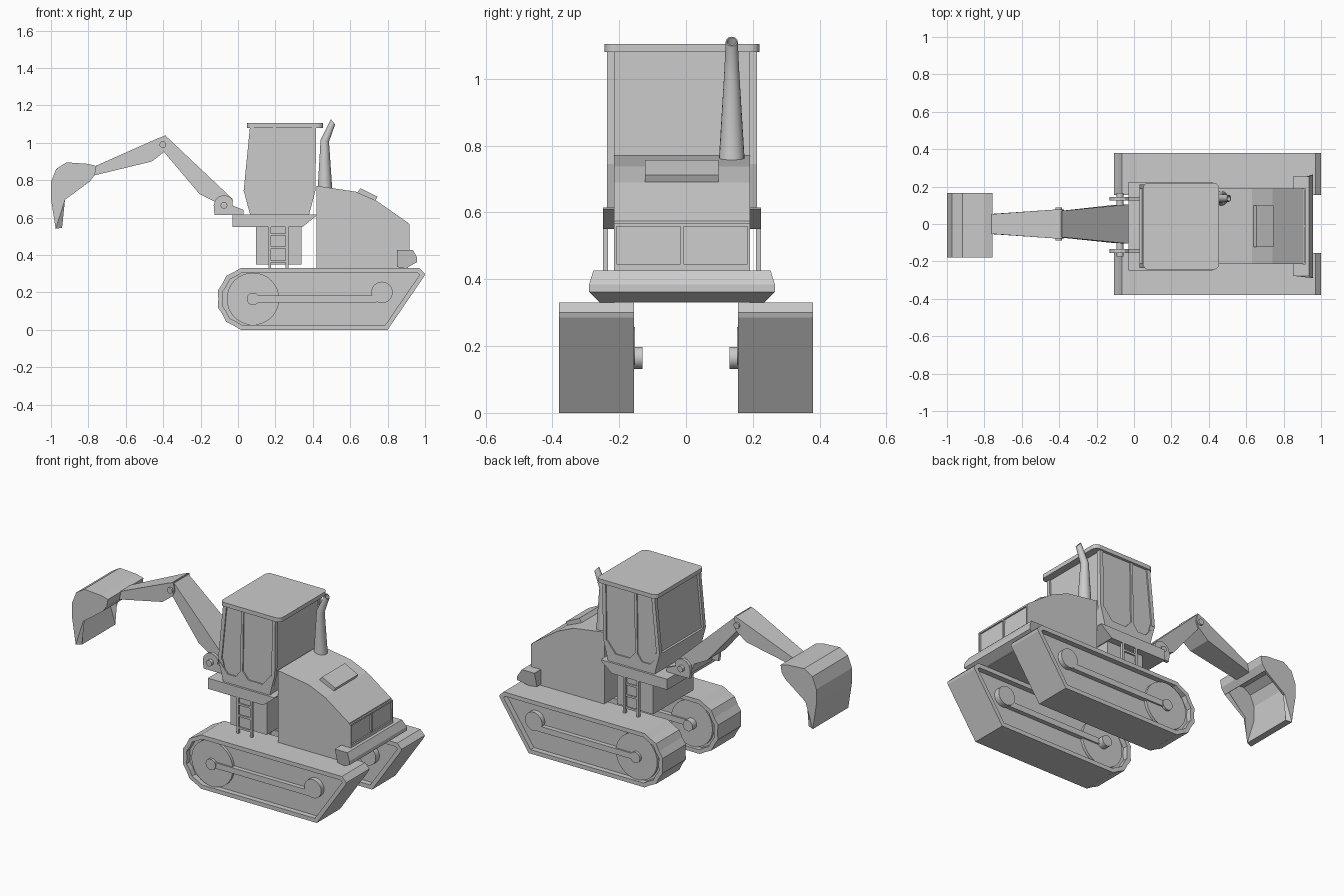
import bpy, bmesh, math

YC = -0.012   # centre line of the upper body


def mesh_object(name, verts, faces, smooth=False):
    me = bpy.data.meshes.new(name)
    me.from_pydata(verts, [], faces)
    if smooth:
        for p in me.polygons:
            p.use_smooth = True
        me.set_sharp_from_angle(angle=math.radians(35))
    ob = bpy.data.objects.new(name, me)
    bpy.context.collection.objects.link(ob)
    return ob


def prism(name, pts, yc, hw, skip=(), caps=True, smooth=False):
    """Extrude a counter-clockwise x/z profile along y; hw may vary per point."""
    n = len(pts)
    hws = hw if isinstance(hw, (list, tuple)) else [hw] * n
    verts = [(x, yc - h, z) for (x, z), h in zip(pts, hws)]
    verts += [(x, yc + h, z) for (x, z), h in zip(pts, hws)]
    faces = [(i, i + n, (i + 1) % n + n, (i + 1) % n) for i in range(n) if i not in skip]
    if caps:
        faces += [tuple(range(n)), tuple(range(2 * n - 1, n - 1, -1))]
    return mesh_object(name, verts, faces, smooth)


def box(name, x0, x1, z0, z1, yc, hw):
    return prism(name, [(x0, z0), (x1, z0), (x1, z1), (x0, z1)], yc, hw)


def wheel(name, x, z, r, yc, hw, n=32):
    pts = [(x + r * math.cos(2 * math.pi * i / n), z + r * math.sin(2 * math.pi * i / n))
           for i in range(n)]
    return prism(name, pts, yc, hw, smooth=True)


def shell(ob, t):
    m = ob.modifiers.new("thickness", 'SOLIDIFY')
    m.thickness, m.offset, m.use_even_offset = t, -1, True


def tube(name, rings, y, n=20):
    """Skin tilted circles given as (x, z, radius, tilt)."""
    verts, faces = [], []
    for x, z, r, t in rings:
        for i in range(n):
            a = 2 * math.pi * i / n
            verts.append((x + r * math.cos(a) * math.cos(t), y + r * math.sin(a),
                          z - r * math.cos(a) * math.sin(t)))
    for k in range(len(rings) - 1):
        for i in range(n):
            j = (i + 1) % n
            faces.append((k * n + i, k * n + j, k * n + n + j, k * n + n + i))
    faces += [tuple(range(n - 1, -1, -1)), tuple(range(len(verts) - n, len(verts)))]
    return mesh_object(name, verts, faces, True)


# crawler tracks: belt with lugged front, recessed frame, wheels and tie bars
nose = []
for i in range(13):
    a = math.pi / 2 + math.pi * i / 12
    r = 0.165 if i % 2 == 0 else 0.174
    nose.append((0.06 + r * math.cos(a), min(0.33, max(0, 0.165 + r * math.sin(a)))))
belt_pts = nose + [(0.80, 0.0), (0.995, 0.285), (1.0, 0.30), (0.97, 0.33)]
frame_pts = [(0.06 + 0.15 * math.cos(math.pi * (0.5 + i / 12)),
              0.165 + 0.15 * math.sin(math.pi * (0.5 + i / 12))) for i in range(13)]
frame_pts += [(0.79, 0.015), (0.98, 0.295), (0.965, 0.315)]
for s, side in ((-1, "near"), (1, "far")):
    shell(prism(side + "_track_belt", belt_pts, s * 0.2675, 0.1125, caps=False), 0.025)
    prism(side + "_track_frame", frame_pts, s * 0.2675, 0.08)
    wheel(side + "_drive_wheel", 0.08, 0.165, 0.14, s * 0.2675, 0.097)
    wheel(side + "_rear_wheel", 0.77, 0.20, 0.057, s * 0.264, 0.112)
    wheel(side + "_drive_hub", 0.08, 0.165, 0.033, s * 0.255, 0.125)
    prism(side + "_tie_bar", [(0.09, 0.147), (0.74, 0.147), (0.78, 0.16), (0.78, 0.182),
                              (0.09, 0.182)], s * 0.2675, 0.107)

# engine hood with roof hatch and rear grille frame
prism("engine_hood", [(0.42, 0.33), (0.906, 0.33), (0.908, 0.43), (0.905, 0.575),
                      (0.74, 0.69), (0.63, 0.738), (0.42, 0.77)], YC, 0.203)
prism("hood_hatch", [(0.635, 0.73), (0.73, 0.68), (0.745, 0.712), (0.655, 0.757)], YC, 0.11)
grille_y = (YC - 0.2, YC, YC + 0.2)
for i, y in enumerate(grille_y):
    box("grille_post_%d" % i, 0.90, 0.916, 0.42, 0.565, y, 0.004)
box("grille_top_bar", 0.90, 0.914, 0.558, 0.568, YC, 0.203)
box("grille_bottom_bar", 0.90, 0.916, 0.42, 0.445, YC, 0.203)

# rear bumper
prism("rear_bumper", [(0.85, 0.335), (0.90, 0.33), (0.958, 0.362), (0.958, 0.385),
                      (0.935, 0.427), (0.85, 0.427)], YC,
      [0.24, 0.245, 0.278, 0.278, 0.265, 0.265])

# exhaust pipe
tube("exhaust_pipe", [(0.465, 0.735, 0.04, 0), (0.464, 1.01, 0.023, 0.2),
                      (0.508, 1.112, 0.018, 0.9), (0.508, 1.112, 0.014, 0.9),
                      (0.485, 1.07, 0.014, 0.6)], 0.137)

# turret column, cab platform and ladders
box("turret_column", 0.095, 0.34, 0.35, 0.56, YC, 0.195)
prism("cab_platform", [(-0.03, 0.55), (0.345, 0.55), (0.42, 0.61), (0.42, 0.615),
                       (-0.03, 0.615)], YC, 0.237)
for s, side in ((-1, "near"), (1, "far")):
    y = YC + s * 0.229
    for i, x in enumerate((0.17, 0.262)):
        box("%s_ladder_rail_%d" % (side, i), x - 0.007, x + 0.007, 0.33, 0.56, y, 0.008)
    for i, z in enumerate((0.365, 0.44, 0.51)):
        box("%s_ladder_rung_%d" % (side, i), 0.17, 0.262, z - 0.006, z + 0.006, y, 0.006)

# cab: glazed core, pillars, skirts and sill
prism("cab_windows", [(0.075, 0.615), (0.378, 0.615), (0.408, 0.745), (0.41, 1.085),
                      (0.077, 1.085), (0.044, 0.745)], YC, 0.216)
prism("cab_front_sill", [(0.065, 0.615), (0.09, 0.615), (0.06, 0.745), (0.03, 0.745)],
      YC, 0.222)
pillars = {
    "front_pillar": [(0.03, 0.74), (0.052, 0.74), (0.087, 1.085), (0.064, 1.085)],
    "door_pillar": [(0.18, 0.66), (0.196, 0.66), (0.202, 1.085), (0.186, 1.085)],
    "rear_pillar": [(0.392, 0.70), (0.414, 0.745), (0.418, 1.085), (0.396, 1.085)],
    "side_skirt": [(0.065, 0.615), (0.38, 0.615), (0.414, 0.745), (0.385, 0.735),
                   (0.33, 0.668), (0.235, 0.668), (0.19, 0.72), (0.15, 0.668),
                   (0.095, 0.668), (0.03, 0.745)],
}
for s, side in ((-1, "near"), (1, "far")):
    for part, pts in pillars.items():
        prism("%s_%s" % (side, part), pts, YC + s * 0.212, 0.012)

# cab roof with rounded corners
roof = box("cab_roof", 0.048, 0.455, 1.08, 1.105, YC, 0.232)
bm = bmesh.new()
bm.from_mesh(roof.data)
posts = [e for e in bm.edges if abs(e.verts[0].co.z - e.verts[1].co.z) > 0.01]
bmesh.ops.bevel(bm, geom=posts, offset=0.03, segments=4, profile=0.5, affect='EDGES')
bm.to_mesh(roof.data)
bm.free()

# boom mount: two rounded plates and a pin
plate = [(-0.125, 0.613), (0.03, 0.613), (0.03, 0.64), (-0.03, 0.665)]
plate += [(-0.075 + 0.055 * math.cos(math.radians(a)), 0.665 + 0.055 * math.sin(math.radians(a)))
          for a in range(30, 181, 30)]
for s, side in ((-1, "near"), (1, "far")):
    prism(side + "_boom_bracket", plate, YC + 0.007 + s * 0.14, 0.01)
wheel("boom_pin", -0.075, 0.665, 0.018, -0.005, 0.17, 20)

# boom, arm and elbow pin
prism("boom", [(-0.03, 0.62), (-0.03, 0.70), (-0.39, 1.04), (-0.415, 0.99), (-0.395, 0.95),
               (-0.205, 0.725), (-0.125, 0.685), (-0.10, 0.62)], 0.0,
      [0.105, 0.105, 0.07, 0.07, 0.07, 0.09, 0.1, 0.102])
prism("arm", [(-0.39, 0.955), (-0.375, 0.99), (-0.385, 1.04), (-0.425, 1.025), (-0.77, 0.872),
              (-0.79, 0.82), (-0.46, 0.90)], 0.0,
      [0.078, 0.078, 0.078, 0.077, 0.052, 0.052, 0.074])
wheel("elbow_pin", -0.402, 0.99, 0.018, 0.0, 0.088, 20)

# open bucket
bucket = prism("bucket", [(-0.975, 0.54), (-0.925, 0.695), (-0.79, 0.795), (-0.765, 0.83),
                          (-0.757, 0.875), (-0.80, 0.887), (-0.917, 0.895), (-0.972, 0.86),
                          (-1.0, 0.79), (-1.0, 0.70)],
               -0.006, 0.172, skip=(0, 1))
shell(bucket, 0.014)
